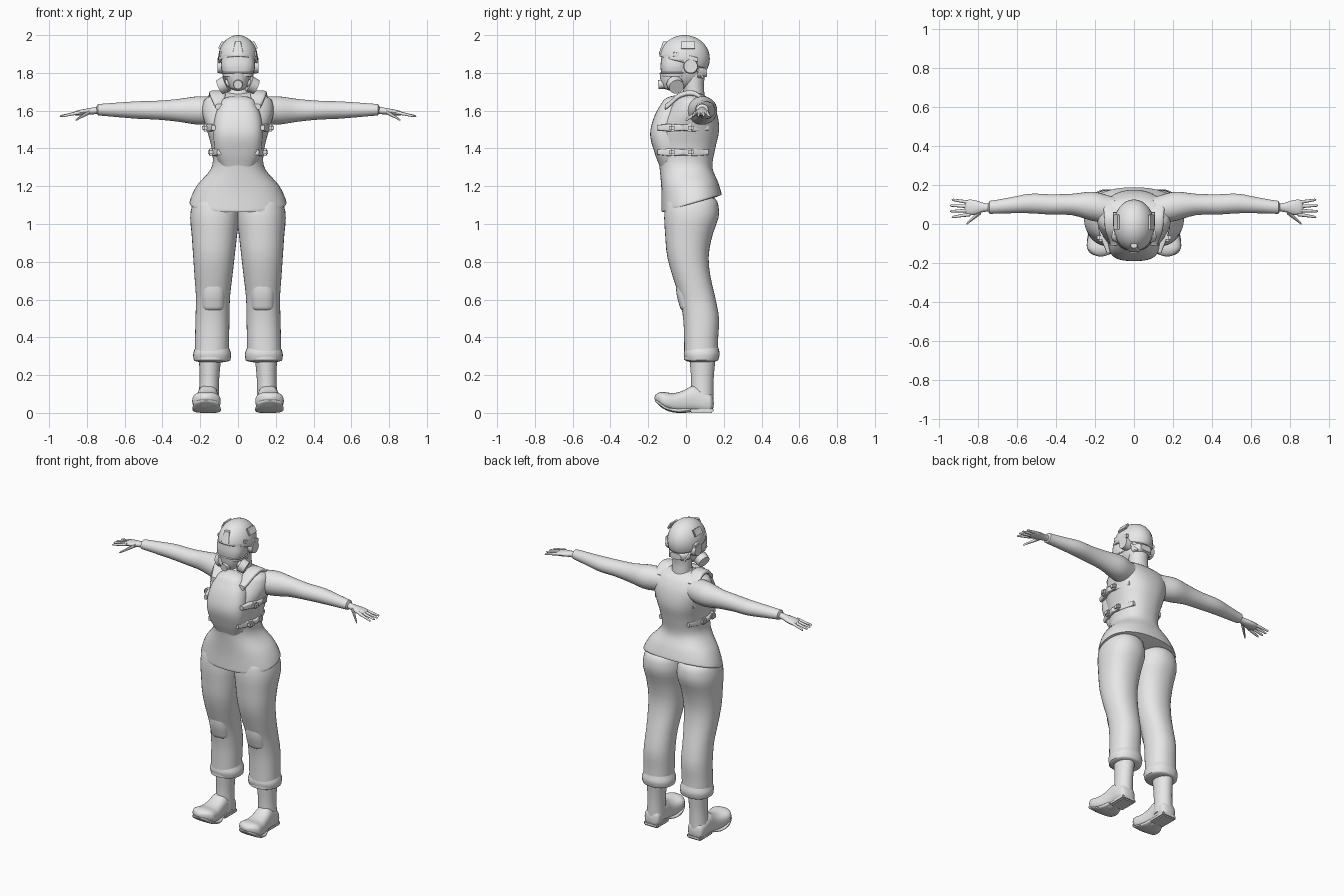
import bpy, bmesh, math
from mathutils import Vector, Matrix

if "Cube" in bpy.data.objects:
    bpy.data.objects.remove(bpy.data.objects["Cube"])

GREY = bpy.data.materials.new("plain grey")
GREY.use_nodes = True
GREY.diffuse_color = (.8, .8, .8, 1)
GREY.node_tree.nodes["Principled BSDF"].inputs["Base Color"].default_value = GREY.diffuse_color


def finish(name, bm, mirror):
    """Turn a bmesh into a smooth-shaded object, optionally mirrored across x."""
    bmesh.ops.recalc_face_normals(bm, faces=bm.faces)
    mesh = bpy.data.meshes.new(name)
    bm.to_mesh(mesh)
    bm.free()
    mesh.materials.append(GREY)
    mesh.shade_smooth()
    mesh.set_sharp_from_angle(angle=math.radians(40))
    ob = bpy.data.objects.new(name, mesh)
    bpy.context.collection.objects.link(ob)
    if mirror:
        ob.modifiers.new("mirror", "MIRROR").use_mirror_merge = False
    return ob


def sample(values, t):
    """Smooth curve through evenly spaced values, for t from start to end."""
    last = len(values) - 1
    i = min(int(t * last), max(last - 1, 0))
    t = t * last - i
    a, b, c, d = (values[max(0, min(last, i + k))] for k in (-1, 0, 1, 2))
    return b + t * ((c - a) + t * ((2 * a - 5 * b + 4 * c - d) + t * (3 * b - a - 3 * c + d))) / 2


def rounding(distance, length):
    """Quarter-circle falloff within the given length of an end."""
    if distance >= length:
        return 1
    return max(.1, math.sqrt(1 - (1 - distance / length) ** 2))


def loft(name, start, end, wide, deep, shift=(0,), axis="z", power=2, round_start=0, round_end=0,
         sides=28, steps=28, mirror=False, slope=None):
    """Skin superellipse rings from start to end; shift moves the rings in y, or in z along axis y."""
    u, v = {"x": (1, 2), "y": (0, 2), "z": (0, 1)}[axis]
    start, end = Vector(start), Vector(end)
    length = (end - start).length
    bm = bmesh.new()
    loops = []
    for k in range(steps + 1):
        t = (1 - math.cos(math.pi * k / steps)) / 2
        size = rounding(t * length, round_start) * rounding((1 - t) * length, round_end)
        centre = start.lerp(end, t)
        centre[2 if axis == "y" else 1] += sample(shift, t)
        loop = []
        for i in range(sides):
            angle = math.tau * i / sides
            co = centre.copy()
            for side, radii, wave in ((u, wide, math.cos(angle)), (v, deep, math.sin(angle))):
                co[side] += size * sample(radii, t) * math.copysign(abs(wave) ** (2 / power), wave)
            if slope:
                co.z += slope(co)
            loop.append(bm.verts.new(co))
        loops.append(loop)
    for a, b in zip(loops, loops[1:]):
        for i in range(sides):
            bm.faces.new((a[i - 1], a[i], b[i], b[i - 1]))
    bm.faces.new(loops[0])
    bm.faces.new(loops[-1])
    return finish(name, bm, mirror)


def ball(name, centre, size, cut=None, mirror=False):
    """Ellipsoid, optionally keeping only the side a cutting plane points to."""
    bm = bmesh.new()
    bmesh.ops.create_uvsphere(bm, u_segments=32, v_segments=20, radius=1)
    bmesh.ops.transform(bm, matrix=Matrix.LocRotScale(Vector(centre), None, Vector(size)), verts=bm.verts)
    if cut:
        point, normal = cut
        bmesh.ops.bisect_plane(bm, geom=bm.verts[:] + bm.edges[:] + bm.faces[:], plane_co=point,
                               plane_no=normal, clear_inner=True)
    return finish(name, bm, mirror)


def can(name, start, end, radius, mirror=False):
    """Slightly tapered round can between two points."""
    a, b = Vector(start), Vector(end)
    bm = bmesh.new()
    bmesh.ops.create_cone(bm, cap_ends=True, segments=20, radius1=radius, radius2=radius * .9,
                          depth=(b - a).length)
    turn = Vector((0, 0, 1)).rotation_difference(b - a)
    bmesh.ops.transform(bm, matrix=Matrix.LocRotScale((a + b) / 2, turn, None), verts=bm.verts)
    return finish(name, bm, mirror)


def block(name, centre, size, tilt=0, mirror=False):
    """Bevelled box tilted about y."""
    bm = bmesh.new()
    bmesh.ops.create_cube(bm, size=1)
    place = Matrix.Translation(centre) @ Matrix.Rotation(tilt, 4, "Y") @ Matrix.Diagonal((*size, 1))
    bmesh.ops.transform(bm, matrix=place, verts=bm.verts)
    bmesh.ops.bevel(bm, geom=bm.edges[:], offset=min(size) / 4, segments=2, affect="EDGES")
    return finish(name, bm, mirror)


def hem(co):
    """Lower the jacket edge toward the front."""
    return .3 * (co.y - .03) * max(0, min(1, (1.3 - co.z) / .2))


# Jacket with its padded front panel, shoulder straps and collar
loft("jacket", (0, 0, 1.1), (0, 0, 1.7), wide=(.26, .22, .14, .14, .165, .19, .17),
     deep=(.16, .15, .14, .155, .165, .13, .08), shift=(.03, .02, 0, 0, .01, .03, .03),
     power=2.3, round_start=.01, round_end=.05, sides=48, steps=40, slope=hem)
loft("chest_panel", (0, -.07, 1.27), (0, -.05, 1.68), wide=(.08, .12, .13, .12, .08),
     deep=(.06, .08, .09, .09, .06), shift=(0, -.02, -.04, -.02, 0), power=2.8, round_end=.03, sides=40)
loft("shoulder_strap", (.1, -.11, 0), (.12, .12, 0), wide=(.02, .04, .04, .04), deep=(.015,),
     shift=(1.62, 1.68, 1.69, 1.64), axis="y", power=3, mirror=True)
loft("collar", (0, .035, 1.66), (0, .035, 1.71), wide=(.1, .07, .06), deep=(.08, .06, .05))

# Side straps with buckles
for label, height, reach in (("upper", 1.51, .17), ("lower", 1.38, .14)):
    for part, front, back in (("front", -.15, -.02), ("rear", .12, -.02)):
        loft(f"{label}_{part}_strap", (reach - .04, front, height), (reach, back, height), wide=(.01, .015, .015),
             deep=(.014, .02, .016), axis="y", power=4, mirror=True)
    for y in (-.07, .02):
        block(f"{label}_buckle", (reach, y, height), (.04, .04, .04), mirror=True)

# Sleeves
loft("sleeve", (.1, 0, 1.6), (.75, 0, 1.605), wide=(.07, .075, .055, .052, .05, .04, .033),
     deep=(.07, .075, .06, .05, .046, .038, .03), shift=(.07, .09, .1, .1, .105, .095, .085),
     axis="x", round_end=.01, mirror=True)

# Hands
loft("palm", (.72, .085, 1.605), (.87, .085, 1.585), wide=(.02, .023, .038, .04), deep=(.02, .018, .016, .013),
     axis="x", round_end=.02, sides=16, steps=12, mirror=True)
for i, label in enumerate(("index", "middle", "ring", "little")):
    y = .05 + .02 * i
    reach = .95 - .01 * abs(i - 1.5)
    loft(f"{label}_finger", (.84, y, 1.59), (reach, y + .01 * (i - 1.5), 1.57), wide=(.01, .006), deep=(.01, .006),
         axis="x", round_end=.01, sides=10, steps=10, mirror=True)
loft("thumb", (.785, .065, 1.595), (.86, 0, 1.55), wide=(.015, .006), deep=(.013, .006),
     axis="x", round_end=.01, sides=10, steps=10, mirror=True)

# Trousers with gathered cuffs and knee pads
loft("trouser_leg", (.14, 0, .28), (.12, 0, 1.16), wide=(.09, .09, .09, .09, .1, .11, .12, .13, .11),
     deep=(.09, .09, .095, .095, .1, .11, .125, .145, .13), power=2.2, round_end=.04,
     shift=(.08, .08, .08, .06, .03, .01, .015, .03, .03), sides=36, mirror=True)
loft("trouser_cuff", (.137, .083, .265), (.137, .083, .36), wide=(.095, .1, .085), deep=(.085, .095, .085),
     power=2.2, round_start=.015, mirror=True)
loft("knee_pad", (.132, .025, .53), (.13, -.005, .73), wide=(.06, .065, .055), deep=(.05, .06, .05),
     power=2.5, round_start=.03, round_end=.06, mirror=True)

# Boots with upturned toes
loft("boot_shaft", (.156, .085, .04), (.147, .088, .32), wide=(.055, .052, .06), deep=(.06, .06, .07), mirror=True)
loft("boot_foot", (.156, .147, 0), (.17, -.167, 0), wide=(.05, .055, .055, .06, .07, .075, .06),
     deep=(.05, .06, .07, .06, .05, .045, .035), shift=(.05, .06, .075, .06, .055, .065, .08),
     axis="y", power=2.6, round_start=.02, round_end=.05, mirror=True)
loft("boot_sole", (.16, .02, 0), (.17, -.165, 0), wide=(.05, .07, .075, .06), deep=(.012,),
     shift=(.02, .012, .025, .065), axis="y", power=3, round_end=.03, mirror=True)
block("boot_heel", (.156, .083, .014), (.1, .125, .028), mirror=True)

# Head and neck
loft("neck", (0, .045, 1.66), (0, .035, 1.82), wide=(.06,), deep=(.055, .055, .07))
ball("head", (0, -.01, 1.83), (.08, .108, .115))
loft("nape_pad", (0, .06, 1.8), (0, .11, 1.8), wide=(.075, .06, .04), deep=(.03, .03, .02), axis="y", power=3)

# Helmet with rim, rails, side patches and front mount
shell = ball("helmet", (0, -.008, 1.875), (.105, .134, .125), cut=((0, -.14, 1.887), (0, .26, 1)))
rim = shell.modifiers.new("thickness", "SOLIDIFY")
rim.thickness = .012
loft("helmet_rail", (.09, -.07, 1.9), (.1, .06, 1.87), wide=(.008,), deep=(.012,), shift=(0,),
     axis="y", power=4, mirror=True)
block("helmet_patch", (.09, .01, 1.947), (.012, .075, .045), tilt=-.5, mirror=True)
loft("helmet_mount", (0, -.132, 1.9), (0, -.11, 1.965), wide=(.028, .016), deep=(.012,), power=4)

# Ear cups, visor and breathing mask
can("ear_cup", (.065, .025, 1.835), (.108, .025, 1.835), .04, mirror=True)
loft("visor", (0, -.06, 1.78), (0, -.06, 1.89), wide=(.08, .09, .085), deep=(.07, .075, .07), power=2.6)
loft("mask_brow", (0, -.06, 1.79), (0, -.06, 1.81), wide=(.09,), deep=(.078,), power=2.6, round_start=.01,
     round_end=.01)
loft("mask_snout", (0, -.065, 1.705), (0, -.07, 1.8), wide=(.04, .055, .06), deep=(.05, .065, .07),
     round_start=.02)
can("mask_valve", (0, -.11, 1.742), (0, -.147, 1.738), .026)
can("filter_neck", (.03, -.07, 1.75), (.075, -.055, 1.74), .022, mirror=True)
can("filter", (.058, -.06, 1.744), (.096, -.05, 1.726), .044, mirror=True)
for label, y, z in (("front", -.05, 1.735), ("rear", .09, 1.775)):
    can(f"{label}_chin_strap", (.09, .03, 1.86), (.05, y, z), .008, mirror=True)
